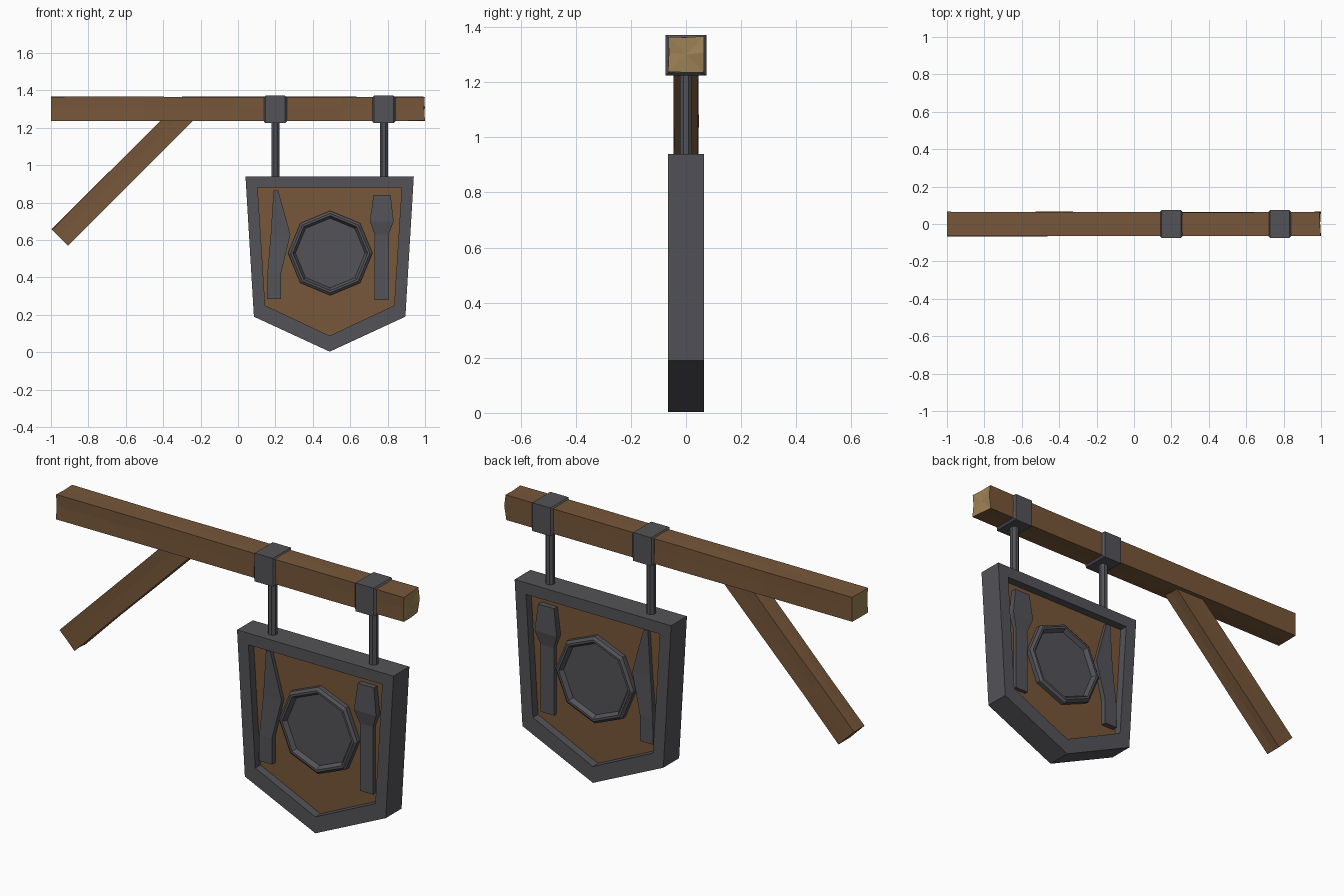
import bpy, bmesh, math, random
from mathutils import Vector

if "Cube" in bpy.data.objects:
    bpy.data.objects.remove(bpy.data.objects["Cube"])

random.seed(4)


def mat(name, rgb):
    m = bpy.data.materials.new(name)
    m.diffuse_color = (*rgb, 1)
    m.use_nodes = True
    m.node_tree.nodes["Principled BSDF"].inputs["Base Color"].default_value = m.diffuse_color
    return m


WOOD = mat("brown wood", (0.185, 0.095, 0.042))
CUT = mat("pale cut wood", (0.34, 0.22, 0.09))
IRON = mat("dark iron", (0.088, 0.086, 0.097))


def finish(name, bm, *mats):
    bmesh.ops.recalc_face_normals(bm, faces=bm.faces)
    me = bpy.data.meshes.new(name)
    bm.to_mesh(me)
    bm.free()
    ob = bpy.data.objects.new(name, me)
    for m in mats:
        me.materials.append(m)
    bpy.context.collection.objects.link(ob)
    return ob


def loft(bm, rings, cap=True, closed=False):
    """Skin a list of point rings; returns the cap faces."""
    vs = [[bm.verts.new(p) for p in r] for r in rings]
    n = len(vs[0])
    pairs = list(zip(vs, vs[1:])) + ([(vs[-1], vs[0])] if closed else [])
    for a, b in pairs:
        for i in range(n):
            j = (i + 1) % n
            bm.faces.new((a[i], a[j], b[j], b[i]))
    return [bm.faces.new(vs[0]), bm.faces.new(vs[-1])] if cap else []


def timber(name, p0, p1, hy, hn, stations, rough, end_mat):
    """Rough-hewn square timber in the xz plane."""
    p0, p1 = Vector(p0), Vector(p1)
    d = (p1 - p0).normalized()
    n = Vector((-d.z, 0, d.x))
    section = [(-1, -1), (0, -1), (1, -1), (1, .1), (1, 1), (0, 1), (-1, 1), (-1, .1)]
    rings = []
    for t in stations:
        c = p0.lerp(p1, t)
        ring = []
        for a, b in section:
            slip = random.uniform(0, 0.012) * (-1 if t == 1 else 0)
            ring.append(c + d * slip
                        + Vector((0, a * (hy - random.uniform(0, rough)), 0))
                        + n * b * (hn - random.uniform(0, rough)))
        rings.append(ring)
    bm = bmesh.new()
    caps = loft(bm, rings)
    for f in bmesh.ops.poke(bm, faces=caps)["faces"]:
        f.material_index = 1
    return finish(name, bm, WOOD, end_mat)


def extrude_y(name, pts, hy, m):
    bm = bmesh.new()
    loft(bm, [[(x, y, z) for x, z in pts] for y in (-hy, hy)])
    return finish(name, bm, m)


# Timber beam and diagonal brace
timber("beam", (-1, 0, 1.301), (1, 0, 1.301), .066, .066,
       (0, .25, .5, .78, 1), .004, CUT)
timber("brace", (-.953, 0, .613), (-.28, 0, 1.286), .047, .063,
       (0, .3, .6, 1), .004, WOOD)

# Clamps round the beam, with hanging rods
for side, x in (("left", .2), ("right", .78)):
    bm = bmesh.new()
    bmesh.ops.create_cube(bm, size=1)
    for v in bm.verts:
        v.co = Vector((x + v.co.x * .124, v.co.y * .148, 1.298 + v.co.z * .147))
    bmesh.ops.bevel(bm, geom=[e for e in bm.edges
                              if abs(e.verts[0].co.x - e.verts[1].co.x) < 1e-4],
                    offset=.01, segments=1, affect='EDGES')
    finish(side + "_clamp", bm, IRON)
    bm = bmesh.new()
    loft(bm, [[(x + .023 * math.cos(math.pi * (k + .5) / 4),
                .023 * math.sin(math.pi * (k + .5) / 4), z) for k in range(8)]
              for z in (.92, 1.25)])
    finish(side + "_rod", bm, IRON)

# Sign board frame: outer and inner shield outlines skinned as a ring
outer = [(.04, .94), (.94, .94), (.895, .19), (.49, .003), (.085, .19)]
inner = [(.105, .88), (.875, .88), (.835, .25), (.49, .088), (.145, .25)]
bm = bmesh.new()
loft(bm, [[(x, y, z) for x, z in o] for o, y in
          ((outer, -.065), (outer, .065), (inner, .065), (inner, -.065))],
     cap=False, closed=True)
finish("sign_frame", bm, IRON)

# Recessed wooden panel, reaching a little into the frame
panel = [(.49 + (x - .49) * 1.04, .53 + (z - .53) * 1.04) for x, z in inner]
extrude_y("sign_panel", panel, .022, WOOD)


# Cutlery reliefs, showing on both faces: rows of (z, x left, x right, depth)
def relief(name, rows):
    bm = bmesh.new()
    loft(bm, [[(a, -d, z), (b, -d, z), (b, d, z), (a, d, z)] for z, a, b, d in rows])
    finish(name, bm, IRON)


relief("knife", [(.285, .155, .23, .05), (.42, .157, .23, .05), (.63, .175, .28, .042),
                 (.865, .19, .215, .042)])
relief("spoon", [(.28, .73, .806, .042), (.63, .73, .806, .042),
                 (.70, .705, .832, .055), (.84, .724, .816, .05)])

# Eight-sided plate turned about the y axis, with a raised rim on both faces
profile = [(.186, -.035), (.200, -.057), (.212, -.057), (.226, -.046)]
profile += [(r, -y) for r, y in reversed(profile)]
bm = bmesh.new()
loft(bm, [[(.493 + r * math.cos(k * math.pi / 4), y, .53 + r * math.sin(k * math.pi / 4))
           for k in range(8)] for r, y in profile])
finish("plate", bm, IRON)
